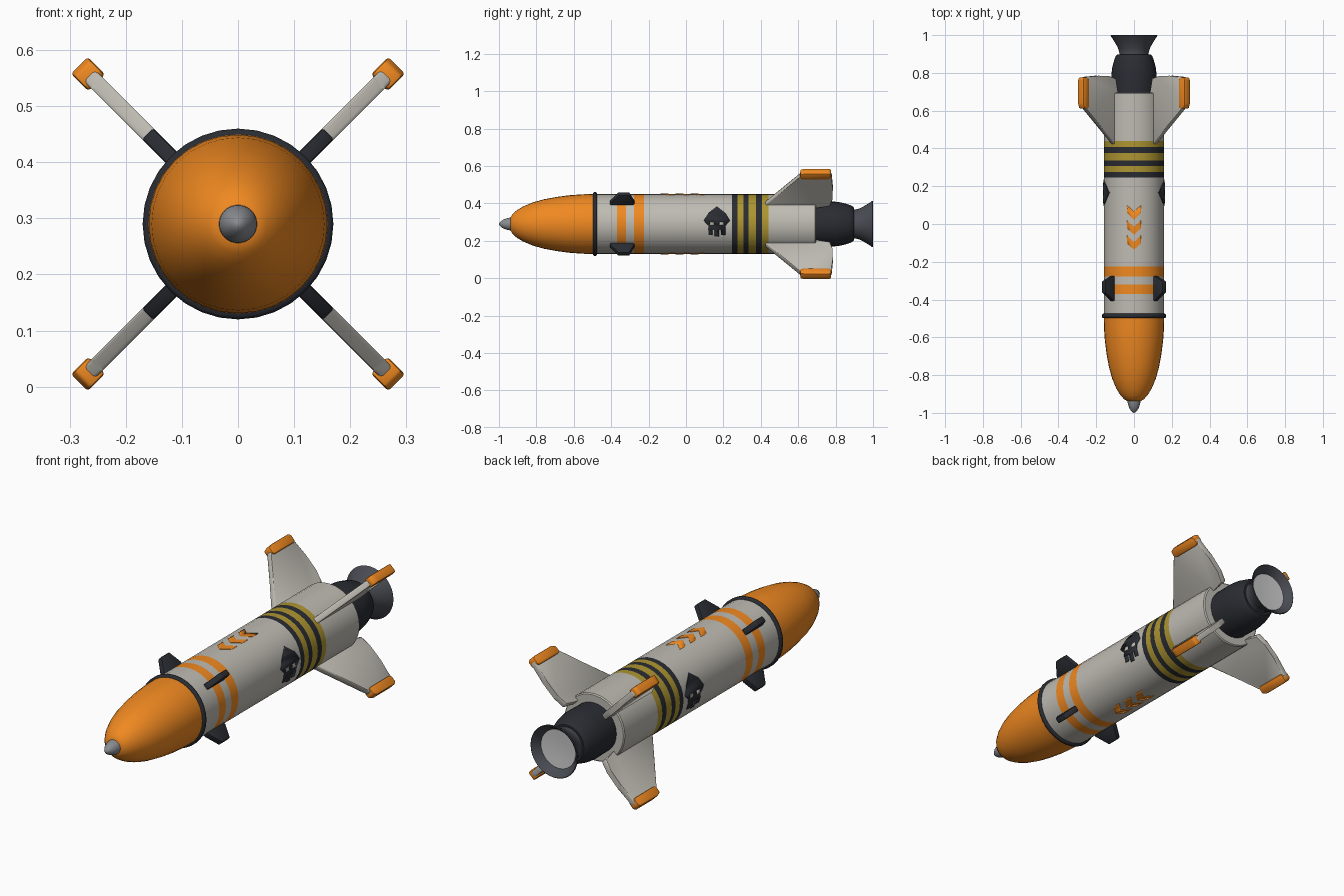
import bpy, bmesh, math
from mathutils import Vector

if "Cube" in bpy.data.objects:
    bpy.data.objects.remove(bpy.data.objects["Cube"])

AXIS_Z = 0.29
SEGS = 32
R = 0.16


def mat(name, rgb):
    m = bpy.data.materials.new(name)
    m.diffuse_color = (*rgb, 1)
    m.use_nodes = True
    m.node_tree.nodes["Principled BSDF"].inputs["Base Color"].default_value = m.diffuse_color
    return m


GREY = mat("warm_grey", (0.52, 0.50, 0.45))
ORANGE = mat("orange", (0.87, 0.25, 0.015))
YELLOW = mat("yellow", (0.42, 0.30, 0.03))
DARK = mat("dark", (0.022, 0.025, 0.032))
STEEL = mat("steel", (0.065, 0.07, 0.085))
TIP = mat("tip_grey", (0.25, 0.26, 0.28))
PALE = mat("pale", (0.6, 0.6, 0.6))


def finish(name, bm, mats, angle=35):
    bmesh.ops.recalc_face_normals(bm, faces=bm.faces)
    me = bpy.data.meshes.new(name)
    bm.to_mesh(me)
    bm.free()
    for m in mats:
        me.materials.append(m)
    ob = bpy.data.objects.new(name, me)
    bpy.context.collection.objects.link(ob)
    bpy.ops.object.select_all(action='DESELECT')
    ob.select_set(True)
    bpy.context.view_layer.objects.active = ob
    bpy.ops.object.shade_smooth_by_angle(angle=math.radians(angle))
    return ob


def lathe(name, profile, mats, bands=None, angle=35):
    """Spin (y, radius) points round the long axis; bands = material index per step."""
    bm = bmesh.new()
    rings = []
    for y, r in profile:
        rings.append([bm.verts.new((r * math.cos(t), y, AXIS_Z + r * math.sin(t)))
                      for t in (2 * math.pi * i / SEGS for i in range(SEGS))])
    for k in range(len(rings) - 1):
        a, b = rings[k], rings[k + 1]
        for i in range(SEGS):
            j = (i + 1) % SEGS
            f = bm.faces.new((a[i], a[j], b[j], b[i]))
            f.material_index = bands[k] if bands else 0
    bmesh.ops.remove_doubles(bm, verts=bm.verts, dist=1e-5)
    return finish(name, bm, mats, angle)


def prism(bm, low, high):
    a = [bm.verts.new(p) for p in low]
    b = [bm.verts.new(p) for p in high]
    bm.faces.new(a)
    bm.faces.new(b[::-1])
    for i in range(len(a)):
        j = (i + 1) % len(a)
        bm.faces.new((a[i], b[i], b[j], a[j]))


def blade_set(name, outline, half, bevel, material):
    """Four flat bevelled blades, outline given as (radius, y)."""
    for k, tag in enumerate(("upper_right", "upper_left", "lower_left", "lower_right")):
        t = math.radians(45 + 90 * k)
        out = Vector((math.cos(t), 0, math.sin(t)))
        side = Vector((-math.sin(t), 0, math.cos(t))) * half
        pts = [out * r + Vector((0, y, AXIS_Z)) for r, y in outline]
        bm = bmesh.new()
        prism(bm, [p - side for p in pts], [p + side for p in pts])
        bmesh.ops.bevel(bm, geom=bm.edges[:], offset=bevel, segments=2,
                        profile=0.5, affect='EDGES', clamp_overlap=True)
        finish(f"{name}_{tag}", bm, [material])


def decal(name, polys, place, lift, material):
    """Raised marking: prisms trimmed to a cylinder just above the hull."""
    bm = bmesh.new()
    for poly in polys:
        for s in (1, -1):
            prism(bm, [place(u, v, 0.1 * s) for u, v in poly],
                  [place(u, v, 0.2 * s) for u, v in poly])
    ob = finish(name, bm, [material])
    r = R + lift
    trim = lathe("trim_cylinder", [(-0.6, 0), (-0.6, r), (0.6, r), (0.6, 0)], [material])
    trim.hide_render = True
    mod = ob.modifiers.new("trim", 'BOOLEAN')
    mod.operation = 'INTERSECT'
    mod.solver = 'EXACT'
    mod.object = trim
    bpy.context.view_layer.objects.active = ob
    bpy.ops.object.modifier_apply(modifier=mod.name)
    bpy.data.objects.remove(trim)


# Hull with painted bands (0 grey, 1 orange, 2 dark, 3 yellow)
ys = [-0.49, -0.37, -0.32, -0.277, -0.225, 0.247, 0.275, 0.307, 0.335, 0.375, 0.407, 0.44, 0.69]
cols = [0, 1, 0, 1, 0, 2, 3, 2, 3, 2, 3, 0]
lathe("hull", [(-0.49, 0)] + [(y, R) for y in ys] + [(0.695, 0.155), (0.695, 0)],
      [GREY, ORANGE, DARK, YELLOW], [0] + cols + [0, 0])

# Nose cone, tip and collar
lathe("nose_cone", [(-0.48, 0), (-0.48, 0.16), (-0.55, 0.159), (-0.62, 0.154), (-0.69, 0.145),
                    (-0.76, 0.132), (-0.82, 0.115), (-0.87, 0.094), (-0.905, 0.073),
                    (-0.928, 0.052), (-0.938, 0.035), (-0.94, 0)], [ORANGE], angle=50)
lathe("nose_tip", [(-0.925, 0), (-0.925, 0.035), (-0.95, 0.033), (-0.975, 0.025),
                   (-0.99, 0.015), (-0.998, 0.007), (-1.0, 0)], [TIP], angle=60)
lathe("nose_collar", [(-0.498, 0.15), (-0.498, 0.164), (-0.492, 0.17), (-0.481, 0.17),
                      (-0.475, 0.164), (-0.475, 0.15), (-0.498, 0.15)], [DARK], angle=50)

# Engine housing, bell nozzle and its inner disc
lathe("engine_housing", [(0.68, 0), (0.68, 0.118), (0.79, 0.12), (0.83, 0.115), (0.87, 0.104),
                         (0.89, 0.096), (0.897, 0.088), (0.897, 0)], [DARK])
lathe("nozzle_bell", [(0.885, 0), (0.885, 0.08), (0.905, 0.077), (0.93, 0.084), (0.96, 0.1),
                      (0.985, 0.116), (0.997, 0.125), (1.0, 0.122), (0.985, 0.106),
                      (0.962, 0.092), (0.955, 0)], [STEEL])
lathe("nozzle_disc", [(0.957, 0.0915), (0.966, 0.0915), (0.963, 0.05), (0.961, 0)], [PALE])

# Tail fins, their tip caps and the small front fins
blade_set("tail_fin", [(0.135, 0.42), (0.155, 0.42), (0.355, 0.597), (0.38, 0.615), (0.394, 0.64),
                       (0.396, 0.77), (0.37, 0.779), (0.28, 0.785), (0.2, 0.783),
                       (0.145, 0.772), (0.135, 0.7)], 0.014, 0.006, GREY)
blade_set("fin_cap", [(0.356, 0.618), (0.364, 0.61), (0.392, 0.612), (0.4, 0.635),
                      (0.4, 0.765), (0.392, 0.776), (0.364, 0.776), (0.356, 0.768)],
          0.021, 0.008, ORANGE)
blade_set("front_fin", [(0.145, -0.405), (0.165, -0.408), (0.228, -0.362), (0.228, -0.303),
                        (0.165, -0.275), (0.145, -0.28)], 0.014, 0.005, DARK)


# Side emblems (y, z) with eye patches, on both flanks
def flank(u, v, h):
    return (h * 1.0, u, v)


def spine(u, v, h):
    return (u, v, AXIS_Z + h)


half = [(0, 0.385), (0.045, 0.35), (0.07, 0.308), (0.045, 0.28), (0.045, 0.232), (0.022, 0.232),
        (0.022, 0.258), (0.012, 0.258), (0.012, 0.222)]
emblem = [(0.165 + a, z) for a, z in half] + [(0.165 - a, z) for a, z in half[:0:-1]]
decal("side_emblem", [emblem], flank, 0.003, DARK)
eyes = [[(c - 0.011, 0.284), (c + 0.011, 0.284), (c + 0.011, 0.302), (c - 0.011, 0.302)]
        for c in (0.14, 0.19)]
decal("emblem_eyes", eyes, flank, 0.0045, GREY)

# Chevrons along the top and bottom
chevrons = [[(-0.037, y), (0, y - 0.035), (0.037, y), (0.037, y - 0.042), (0, y - 0.077),
             (-0.037, y - 0.042)] for y in (0.1, 0.02, -0.06)]
decal("chevrons", chevrons, spine, 0.002, ORANGE)
